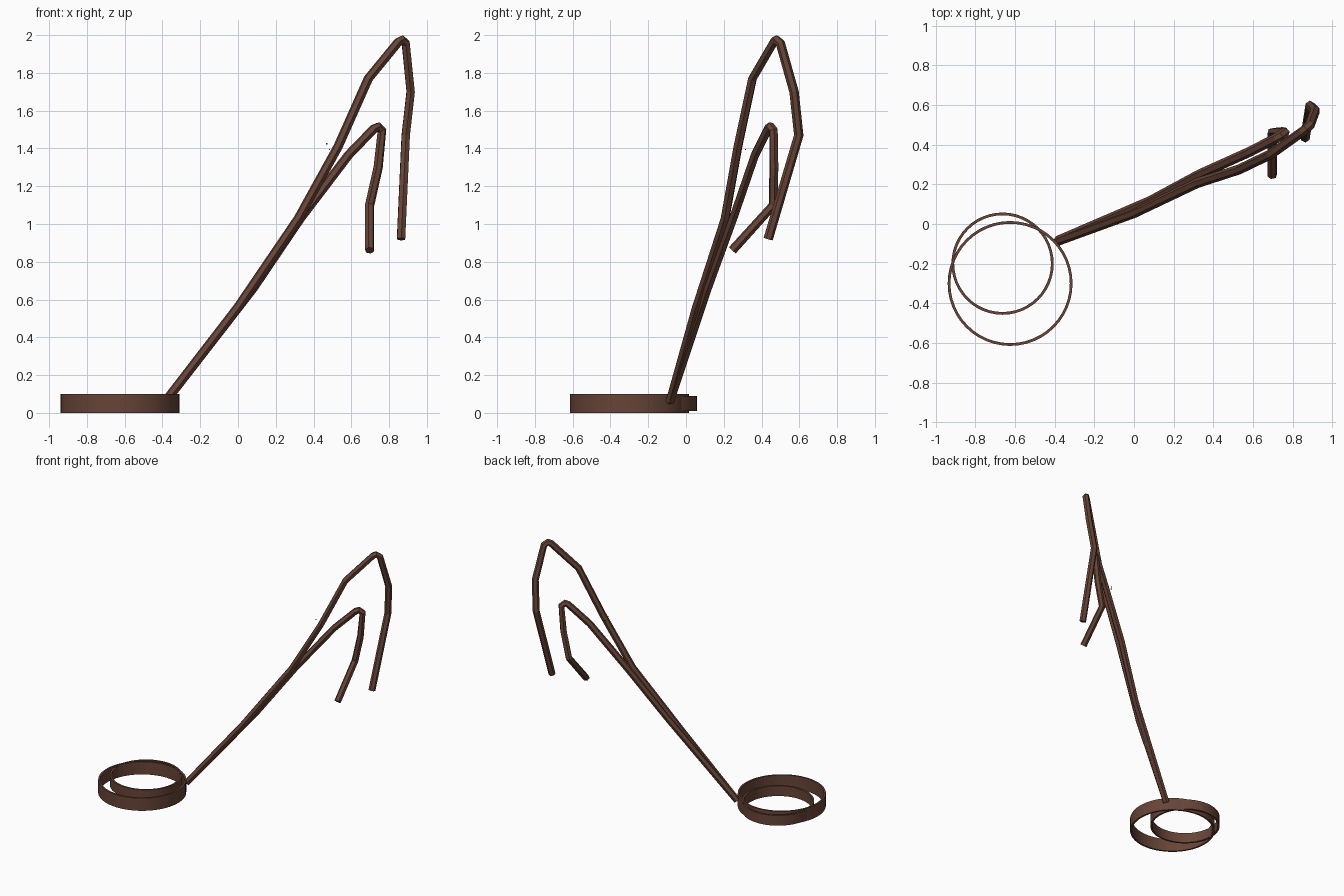
import bpy
import math
from mathutils import Vector

cube = bpy.data.objects.get("Cube")
if cube:
    bpy.data.objects.remove(cube, do_unlink=True)

BROWN = (0.135, 0.058, 0.038, 1)
brown = bpy.data.materials.new("dark brown")
brown.use_nodes = True
brown.diffuse_color = BROWN
brown.node_tree.nodes["Principled BSDF"].inputs["Base Color"].default_value = BROWN


def activate(obj):
    bpy.ops.object.select_all(action='DESELECT')
    obj.select_set(True)
    bpy.context.view_layer.objects.active = obj


def ring(name, x, y, radius, z, height):
    """Open upright band with a thin wall."""
    bpy.ops.mesh.primitive_cylinder_add(vertices=48, radius=radius, depth=height,
                                        end_fill_type='NOTHING',
                                        location=(x, y, z + height / 2))
    obj = bpy.context.object
    obj.name = name
    obj.data.materials.append(brown)
    wall = obj.modifiers.new("wall", 'SOLIDIFY')
    wall.thickness = 0.014
    wall.offset = -1
    activate(obj)
    bpy.ops.object.modifier_apply(modifier="wall")
    bpy.ops.object.shade_smooth_by_angle(angle=math.radians(30))


def rod(name, points, radius=0.025):
    """Six-sided bar swept along a bent path."""
    curve = bpy.data.curves.new(name, 'CURVE')
    curve.dimensions = '3D'
    curve.bevel_depth = radius
    curve.bevel_resolution = 1
    curve.use_fill_caps = True
    spline = curve.splines.new('POLY')
    spline.points.add(len(points) - 1)
    for p, co in zip(spline.points, points):
        p.co = (*co, 1)
    curve.materials.append(brown)
    obj = bpy.data.objects.new(name, curve)
    bpy.context.collection.objects.link(obj)
    activate(obj)
    bpy.ops.object.convert(target='MESH')
    bpy.ops.object.shade_flat()


# Rings on the ground
ring("large_ring", -0.625, -0.3, 0.315, 0, 0.1)
ring("small_ring", -0.663, -0.2, 0.258, 0.01, 0.08)

# Two bent rods rising from the rings
start = Vector((-0.385, -0.085, 0.06))
rod("tall_rod", [start, (0.0, 0.055, 0.56), (0.32, 0.207, 1.03), (0.53, 0.275, 1.41),
                 (0.69, 0.352, 1.77), (0.85, 0.466, 1.965), (0.868, 0.48, 1.975),
                 (0.888, 0.5, 1.955), (0.914, 0.572, 1.7), (0.888, 0.597, 1.47),
                 (0.863, 0.435, 0.92)])
rod("short_rod", [start, (0.08, 0.115, 0.66), (0.33, 0.25, 1.03), (0.585, 0.365, 1.365),
                  (0.72, 0.435, 1.505), (0.742, 0.447, 1.515), (0.762, 0.463, 1.495),
                  (0.742, 0.465, 1.3), (0.697, 0.462, 1.1), (0.697, 0.245, 0.86)])

# Tiny chips beside the tall rod
for x, y, z in [(0.47, 0.3, 1.425), (0.485, 0.315, 1.395)]:
    bpy.ops.mesh.primitive_cube_add(size=0.006, location=(x, y, z))
    bpy.context.object.name = "small_chip"
    bpy.context.object.data.materials.append(brown)
